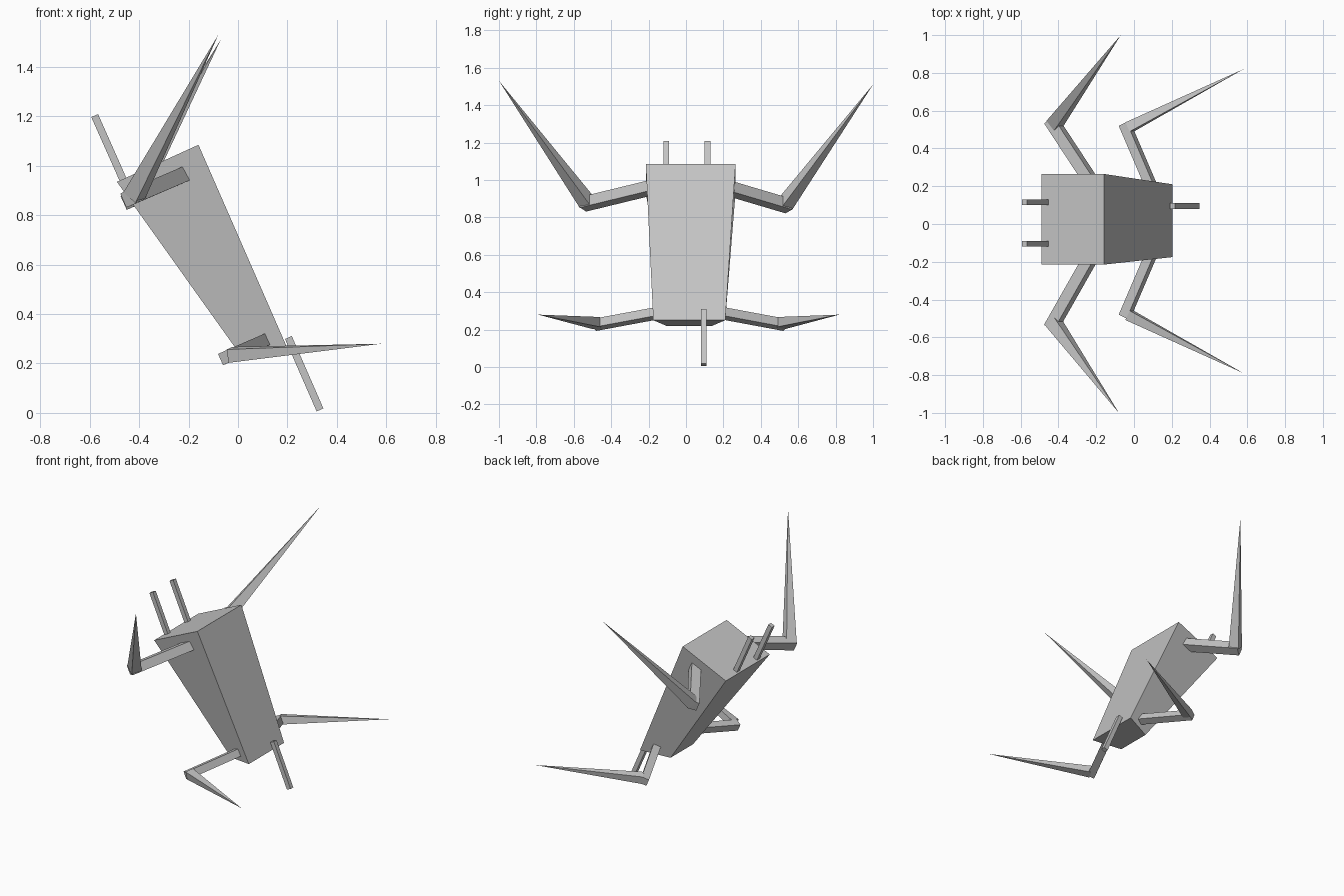
import bpy
from mathutils import Vector, Matrix

cube = bpy.data.objects.get("Cube")
if cube:
    bpy.data.objects.remove(cube, do_unlink=True)

grey = bpy.data.materials.new("plain grey")
grey.use_nodes = True
COLOUR = (0.55, 0.55, 0.55, 1)
grey.diffuse_color = COLOUR
grey.node_tree.nodes["Principled BSDF"].inputs["Base Color"].default_value = COLOUR

# The whole body leans: this is its downward long axis
AXIS = Vector((0.405, 0, -0.914)).normalized()
QUADS = [(3, 2, 1, 0), (4, 5, 6, 7)] + [(i, (i + 1) % 4, (i + 1) % 4 + 4, i + 4) for i in range(4)]


def add_mesh(name, verts, faces):
    mesh = bpy.data.meshes.new(name)
    mesh.from_pydata(verts, [], faces)
    mesh.materials.append(grey)
    obj = bpy.data.objects.new(name, mesh)
    bpy.context.collection.objects.link(obj)
    return obj


def ring(centre, direction, width, hint):
    """Square of corners around a centre, one side lying along the hint."""
    side = (hint - direction * hint.dot(direction)).normalized()
    other = direction.cross(side)
    h = width / 2
    return [centre + side * a * h + other * b * h for a, b in ((-1, -1), (1, -1), (1, 1), (-1, 1))]


def bar(name, start, end, width, hint):
    start, end = Vector(start), Vector(end)
    d = (end - start).normalized()
    add_mesh(name, ring(start, d, width, hint) + ring(end, d, width, hint), QUADS)


def spike(name, start, tip, width, hint):
    start, tip = Vector(start), Vector(tip)
    d = (tip - start).normalized()
    faces = [(3, 2, 1, 0)] + [(i, (i + 1) % 4, 4) for i in range(4)]
    add_mesh(name, ring(start, d, width, hint) + [tip], faces)


# Tapered body: rectangular top, narrower trapezoid bottom
bottom = [(0.02, -0.105, 0.22), (0.205, -0.175, 0.25), (0.205, 0.21, 0.25), (0.02, 0.14, 0.22)]
top = [(-0.49, -0.215, 0.935), (-0.16, -0.215, 1.085), (-0.16, 0.265, 1.085), (-0.49, 0.265, 0.935)]
add_mesh("body", bottom + top, QUADS)

# Thin rods above and below
across = Vector((0, 1, 0))
for name, y in (("right_feeler", -0.105), ("left_feeler", 0.115)):
    bar(name, (-0.58, y, 1.203), (-0.45, y, 0.91), 0.03, across)
bar("tail_rod", (0.204, 0.095, 0.305), (0.332, 0.095, 0.012), 0.03, across)

# Limbs: a square bar out to the elbow, then a long spike
limbs = [
    ("front_upper", (-0.23, -0.18, 0.96), (-0.44, -0.55, 0.87), (-0.42, -0.53, 0.88), (-0.08, -1.0, 1.53), 0.062),
    ("back_upper", (-0.23, 0.23, 0.955), (-0.44, 0.55, 0.86), (-0.42, 0.53, 0.87), (-0.07, 1.0, 1.51), 0.062),
    ("front_lower", (0.1, -0.14, 0.29), (-0.05, -0.49, 0.225), (-0.03, -0.48, 0.235), (0.58, -0.79, 0.28), 0.05),
    ("back_lower", (0.1, 0.18, 0.29), (-0.05, 0.53, 0.225), (-0.03, 0.51, 0.235), (0.58, 0.82, 0.28), 0.05),
]
for name, shoulder, elbow, base, tip, width in limbs:
    bar(name + "_limb", shoulder, elbow, width, AXIS)
    spike(name + "_spike", base, tip, width * 1.1, AXIS)
